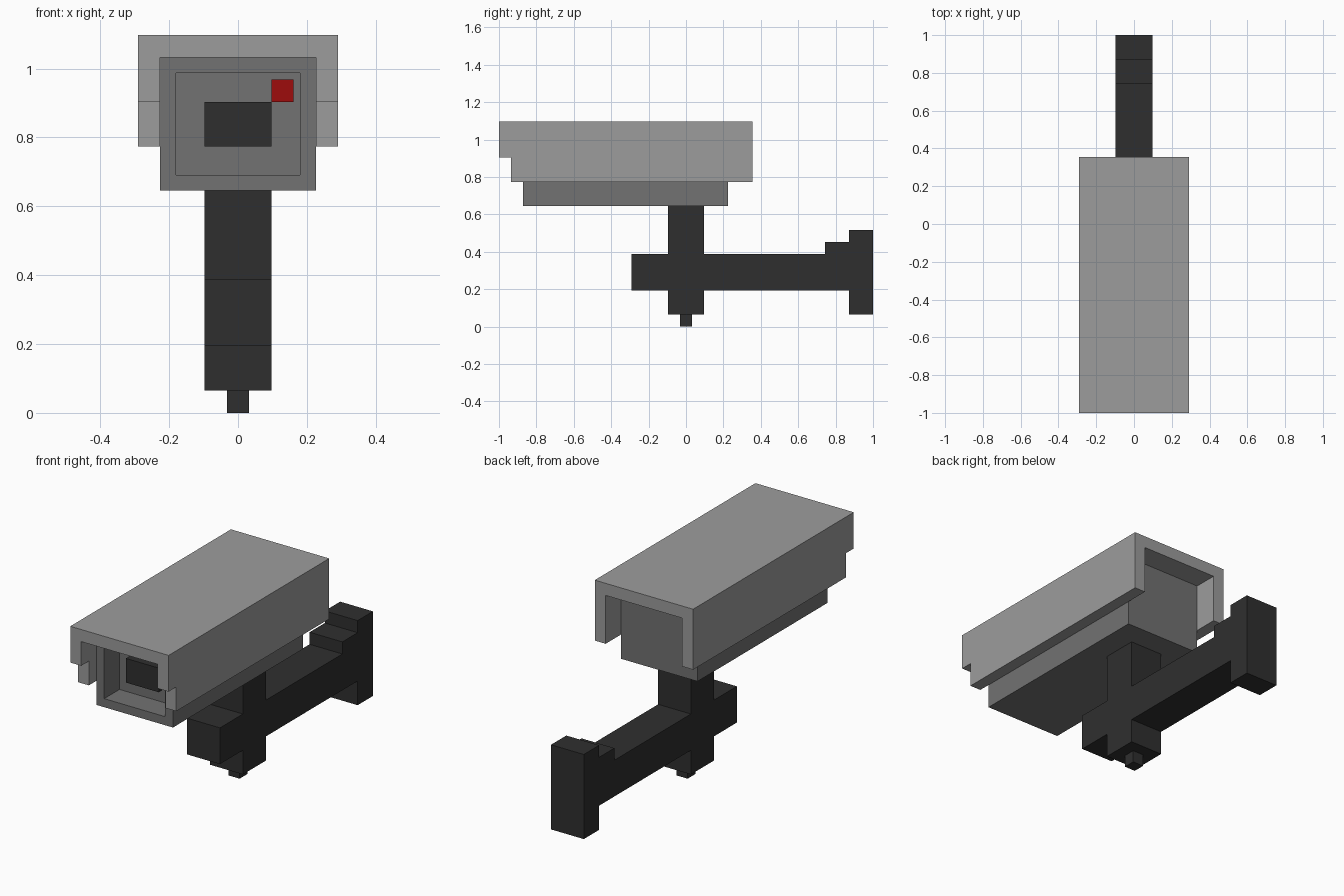
import bpy
import bmesh
from mathutils import Vector

if "Cube" in bpy.data.objects:
    bpy.data.objects.remove(bpy.data.objects["Cube"], do_unlink=True)

U = 2 / 31  # one block; the camera is 31 blocks long


def material(name, color):
    m = bpy.data.materials.new(name)
    m.diffuse_color = (*color, 1)
    m.use_nodes = True
    bsdf = next(n for n in m.node_tree.nodes if n.type == "BSDF_PRINCIPLED")
    bsdf.inputs["Base Color"].default_value = (*color, 1)
    bsdf.inputs["Roughness"].default_value = 0.8
    return m


light_grey = material("light grey", (0.335, 0.335, 0.335))
mid_grey = material("mid grey", (0.168, 0.168, 0.168))
charcoal = material("charcoal", (0.028, 0.028, 0.028))
red = material("red", (0.34, 0.0035, 0.0035))


def finish(name, bm, mat):
    bmesh.ops.recalc_face_normals(bm, faces=bm.faces)
    bmesh.ops.scale(bm, vec=(U, U, U), verts=bm.verts)
    mesh = bpy.data.meshes.new(name)
    bm.to_mesh(mesh)
    bm.free()
    obj = bpy.data.objects.new(name, mesh)
    bpy.context.collection.objects.link(obj)
    if mat:
        mesh.materials.append(mat)
    return obj


def box_bm(lo, hi):
    bm = bmesh.new()
    bmesh.ops.create_cube(bm, size=1)
    lo, hi = Vector(lo), Vector(hi)
    bmesh.ops.scale(bm, vec=hi - lo, verts=bm.verts)
    bmesh.ops.translate(bm, vec=(lo + hi) / 2, verts=bm.verts)
    return bm


def box(name, lo, hi, mat=None):
    return finish(name, box_bm(lo, hi), mat)


def side_profile(name, points, half_width, mat):
    """Extrude a (y, z) outline across x."""
    bm = bmesh.new()
    face = bm.faces.new([bm.verts.new((-half_width, y, z)) for y, z in points])
    ext = bmesh.ops.extrude_face_region(bm, geom=[face])
    verts = [g for g in ext["geom"] if isinstance(g, bmesh.types.BMVert)]
    bmesh.ops.translate(bm, vec=(2 * half_width, 0, 0), verts=verts)
    return finish(name, bm, mat)


# Sun hood: stepped side outline, hollowed by a tunnel open below and at both ends
hood = side_profile("sun_hood", [(-15.5, 17), (-15.5, 14), (-14.5, 14),
                                 (-14.5, 12), (5.5, 12), (5.5, 17)], 4.5, light_grey)
cutter = box("hood_cutter", (-3.5, -17, 10), (3.5, 7, 16))
cutter.hide_render = True
cut = hood.modifiers.new("tunnel", "BOOLEAN")
cut.operation = "DIFFERENCE"
cut.solver = "EXACT"
cut.object = cutter
bpy.context.view_layer.objects.active = hood
bpy.ops.object.modifier_apply(modifier=cut.name)
bpy.data.objects.remove(cutter, do_unlink=True)

# Camera body with a recessed front
bm = box_bm((-3.5, -13.5, 10), (3.5, 3.5, 16))
bmesh.ops.recalc_face_normals(bm, faces=bm.faces)
front = min(bm.faces, key=lambda f: f.calc_center_median().y)
bmesh.ops.inset_region(bm, faces=[front], thickness=1)
ext = bmesh.ops.extrude_discrete_faces(bm, faces=[front])
bmesh.ops.translate(bm, vec=(0, 2, 0), verts=ext["faces"][0].verts)
finish("camera_body", bm, mid_grey)

# Lens and indicator lamp inside the recess
box("lens", (-1.5, -12.5, 12), (1.5, -11.5, 14), charcoal)
box("indicator_lamp", (1.5, -12.5, 14), (2.5, -11.5, 15), red)

# Bracket: post, arm, stepped gusset and wall plate in one outline
side_profile("wall_bracket", [
    (-1.5, 10), (-1.5, 6), (-4.5, 6), (-4.5, 3), (-1.5, 3), (-1.5, 1),
    (1.5, 1), (1.5, 3), (13.5, 3), (13.5, 1), (15.5, 1), (15.5, 8),
    (13.5, 8), (13.5, 7), (11.5, 7), (11.5, 6), (1.5, 6), (1.5, 10)], 1.5, charcoal)
box("post_tip", (-0.5, -0.5, 0), (0.5, 0.5, 1), charcoal)
